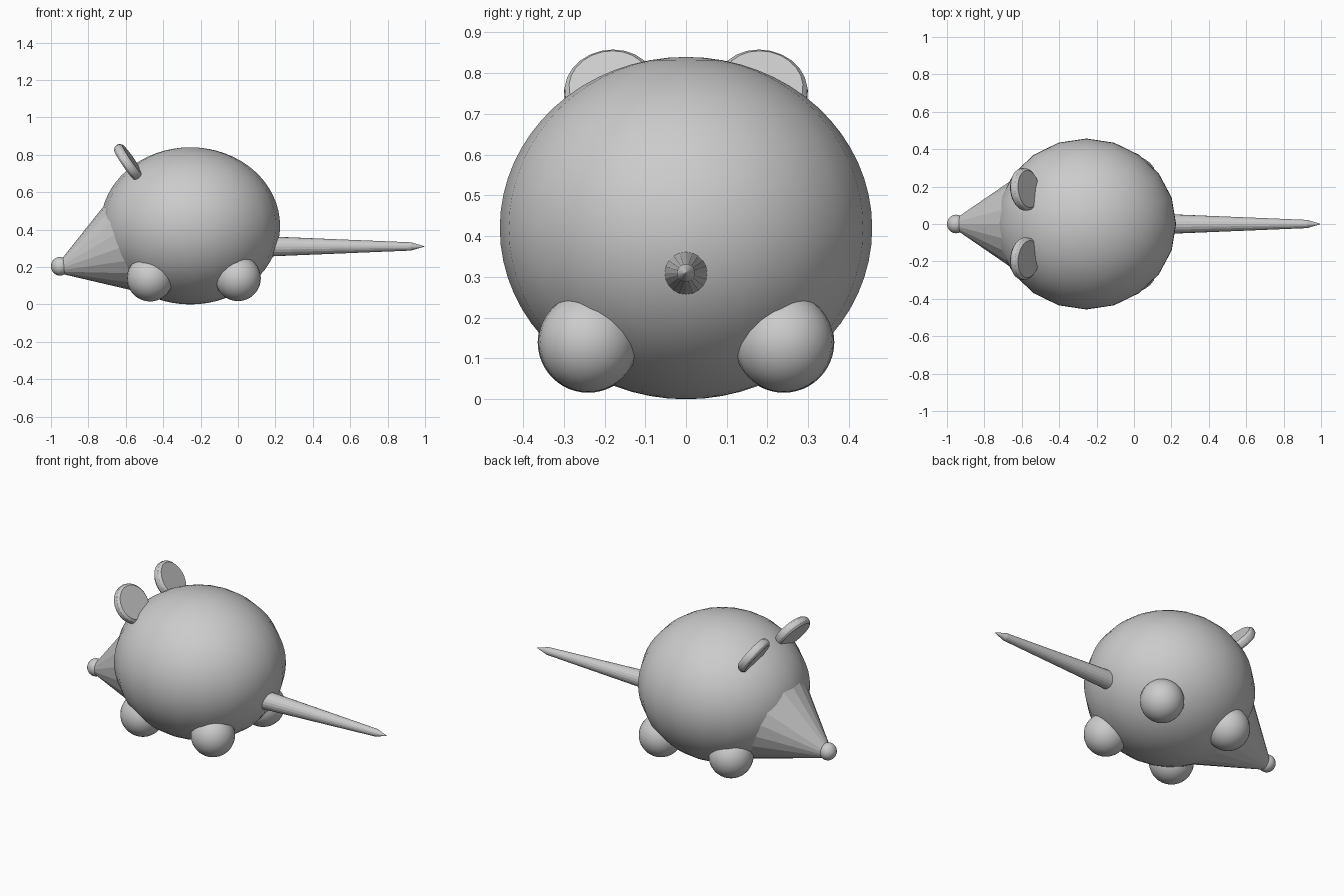
import bpy, bmesh, math
from mathutils import Vector, Matrix

if "Cube" in bpy.data.objects:
    bpy.data.objects.remove(bpy.data.objects["Cube"])


def smooth(ob, angle=40):
    bpy.ops.object.select_all(action='DESELECT')
    bpy.context.view_layer.objects.active = ob
    ob.select_set(True)
    bpy.ops.object.shade_smooth_by_angle(angle=math.radians(angle))


def ball(name, loc, radii, segments=24, rings=24):
    bpy.ops.mesh.primitive_uv_sphere_add(segments=segments, ring_count=rings, radius=1, location=loc)
    ob = bpy.context.object
    ob.name = name
    ob.scale = radii
    bpy.ops.object.transform_apply(location=False, rotation=False, scale=True)
    smooth(ob)
    return ob


def lathe(name, origin, axis, profile, sides=20):
    """Turn (radius, distance along axis) points around an axis."""
    bm = bmesh.new()
    rings = []
    for r, d in profile:
        if r == 0:
            rings.append([bm.verts.new((0, 0, d))])
        else:
            rings.append([bm.verts.new((r * math.cos(math.tau * i / sides),
                                        r * math.sin(math.tau * i / sides), d))
                          for i in range(sides)])
    for a, b in zip(rings, rings[1:]):
        for i in range(sides):
            j = (i + 1) % sides
            if len(a) == 1:
                bm.faces.new((a[0], b[j], b[i]))
            elif len(b) == 1:
                bm.faces.new((a[i], a[j], b[0]))
            else:
                bm.faces.new((a[i], a[j], b[j], b[i]))
    for ring in (rings[0], rings[-1]):
        if len(ring) > 1:
            bm.faces.new(ring)
    rot = Vector(axis).normalized().to_track_quat('Z', 'Y').to_matrix().to_4x4()
    bmesh.ops.transform(bm, matrix=Matrix.Translation(origin) @ rot, verts=bm.verts)
    bmesh.ops.recalc_face_normals(bm, faces=bm.faces)
    me = bpy.data.meshes.new(name)
    bm.to_mesh(me)
    bm.free()
    ob = bpy.data.objects.new(name, me)
    bpy.context.collection.objects.link(ob)
    return ob


# Round body
ball("body", (-0.255, 0, 0.42), (0.48, 0.457, 0.42), 20, 32)

# Pointed snout and nose
lathe("snout", (-0.995, 0, 0.176), (0.944, 0, 0.329), [(0.032, 0.05), (0.289, 0.455)])
ball("nose", (-0.952, 0, 0.204), (0.048, 0.05, 0.05), 20, 16)

# Tapered tail with a short tip
lathe("tail", (0, 0, 0.31), (1, 0, 0), [(0.06, 0.05), (0.052, 0.2), (0.022, 0.925), (0, 1.0)])

# Feet and ears, mirrored left and right
ear_profile = [(0.1, -0.026), (0.112, -0.014), (0.115, 0), (0.112, 0.014), (0.1, 0.026)]
for side, label in ((-1, "right"), (1, "left")):
    ball(f"front_foot_{label}", (-0.47, side * 0.24, 0.14), (0.124,) * 3)
    ball(f"back_foot_{label}", (0, side * 0.24, 0.14), (0.122,) * 3)
    ear = lathe(f"ear_{label}", (-0.584, side * 0.185, 0.758), (0.82, side * 0.1, 0.57), ear_profile, 24)
    smooth(ear, 25)
